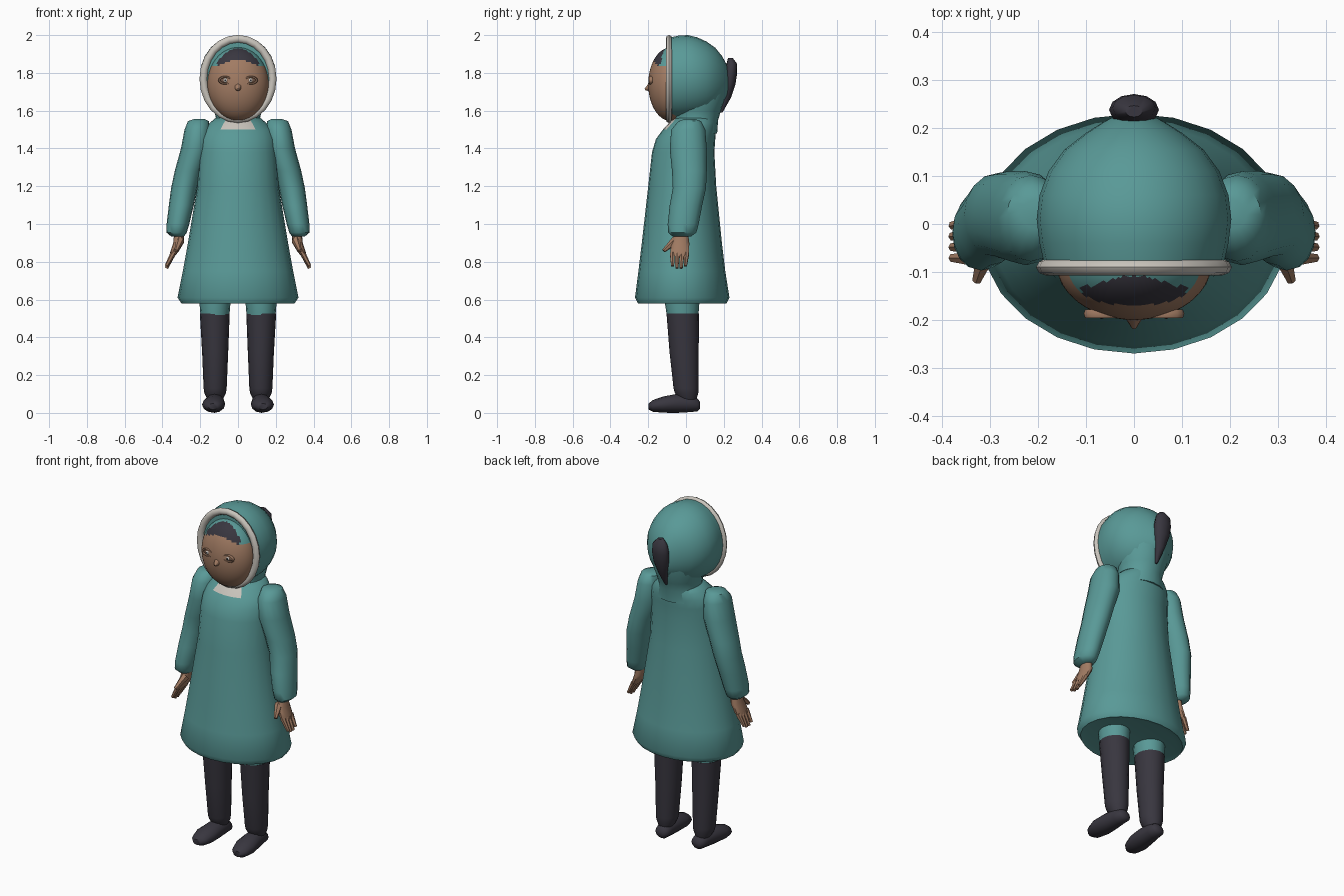
import bpy, bmesh, math
from mathutils import Vector


def material(name, r, g, b):
    m = bpy.data.materials.new(name)
    m.diffuse_color = (r, g, b, 1)
    return m


TEAL = material("teal cloth", 0.10, 0.32, 0.31)
DARK = material("charcoal", 0.04, 0.037, 0.05)
SKIN = material("skin", 0.36, 0.20, 0.125)
TRIM = material("pale trim", 0.58, 0.55, 0.50)
LID = material("eyelid brown", 0.16, 0.09, 0.06)


def finish(bm, name, mats, rule=None, angle=50):
    """Turn a bmesh into a smooth shaded object; rule picks a material per face."""
    bmesh.ops.recalc_face_normals(bm, faces=bm.faces)
    if rule:
        for f in bm.faces:
            f.material_index = rule(f.calc_center_median())
    me = bpy.data.meshes.new(name)
    bm.to_mesh(me)
    bm.free()
    ob = bpy.data.objects.new(name, me)
    bpy.context.collection.objects.link(ob)
    for m in mats:
        me.materials.append(m)
    bpy.ops.object.select_all(action='DESELECT')
    ob.select_set(True)
    bpy.context.view_layer.objects.active = ob
    bpy.ops.object.shade_smooth_by_angle(angle=math.radians(angle))
    return ob


def loft(name, rings, mats, n=16, axis='Z', rule=None):
    """Skin ellipses (x, y, z, r1, r2) lying across the given axis, capped."""
    bm = bmesh.new()
    loops = []
    for x, y, z, r1, r2 in rings:
        loop = []
        for i in range(n):
            a = 2 * math.pi * i / n
            c, s = r1 * math.cos(a), r2 * math.sin(a)
            loop.append(bm.verts.new((x + c, y + s, z) if axis == 'Z' else (x + c, y, z + s)))
        loops.append(loop)
    for p, q in zip(loops, loops[1:]):
        for i in range(n):
            j = (i + 1) % n
            bm.faces.new((p[i], p[j], q[j], q[i]))
    bm.faces.new(loops[0])
    bm.faces.new(loops[-1])
    return finish(bm, name, mats, rule)


def taper(name, p, q, r1, r2, mat, n=6):
    """Tapered stick from p to q."""
    p, q = Vector(p), Vector(q)
    d = q - p
    bm = bmesh.new()
    bmesh.ops.create_cone(bm, cap_ends=True, segments=n, radius1=r1, radius2=r2, depth=d.length)
    rot = d.to_track_quat('Z', 'Y')
    for v in bm.verts:
        v.co = rot @ v.co + (p + q) / 2
    return finish(bm, name, [mat])


def ball(name, c, r, mats, u=16, v=10, rule=None):
    bm = bmesh.new()
    bmesh.ops.create_uvsphere(bm, u_segments=u, v_segments=v, radius=1)
    for w in bm.verts:
        w.co = Vector(c) + Vector(w.co[i] * r[i] for i in range(3))
    return finish(bm, name, mats, rule)


def hoop(name, c, rx, rz, tube, depth, mat, n=24, m=8):
    """Elliptical ring facing the front."""
    bm = bmesh.new()
    g = []
    for i in range(n):
        a = 2 * math.pi * i / n
        row = []
        for j in range(m):
            b = 2 * math.pi * j / m
            k = tube * math.cos(b)
            row.append(bm.verts.new((c[0] + (rx + k) * math.cos(a), c[1] + depth * math.sin(b),
                                     c[2] + (rz + k) * math.sin(a))))
        g.append(row)
    for i in range(n):
        for j in range(m):
            i2, j2 = (i + 1) % n, (j + 1) % m
            bm.faces.new((g[i][j], g[i2][j], g[i2][j2], g[i][j2]))
    return finish(bm, name, [mat])


# Flared coat with pale collar patch at the throat
loft("coat", [
    (0, -0.02, 0.59, 0.26, 0.20), (0, -0.02, 0.58, 0.30, 0.235), (0, -0.02, 0.61, 0.32, 0.25),
    (0, -0.022, 0.75, 0.292, 0.23), (0, -0.022, 0.9, 0.265, 0.212), (0, -0.02, 1.2, 0.215, 0.18),
    (0, -0.015, 1.38, 0.205, 0.165), (0, -0.002, 1.45, 0.20, 0.157), (0, 0.018, 1.50, 0.185, 0.14),
    (0, 0.035, 1.535, 0.15, 0.125), (0, 0.045, 1.56, 0.12, 0.11)],
    [TEAL, TRIM], n=24, rule=lambda c: int(c.z > 1.505 and abs(c.x) < 0.075 and c.y < 0))

# Hood: neck and rounded back, closed behind the face
loft("hood_neck", [
    (0, 0.05, 1.48, 0.14, 0.115), (0, 0.05, 1.55, 0.115, 0.12), (0, 0.055, 1.60, 0.125, 0.13),
    (0, 0.05, 1.68, 0.15, 0.165), (0, 0.05, 1.76, 0.15, 0.165)], [TEAL], n=20)
loft("hood", [
    (0, -0.085, 1.77, 0.187, 0.217), (0, -0.04, 1.775, 0.197, 0.222), (0, 0.01, 1.778, 0.203, 0.222),
    (0, 0.06, 1.775, 0.197, 0.213), (0, 0.11, 1.772, 0.178, 0.193), (0, 0.155, 1.77, 0.145, 0.163),
    (0, 0.19, 1.765, 0.10, 0.125), (0, 0.215, 1.755, 0.06, 0.09), (0, 0.23, 1.75, 0.03, 0.05)],
    [TEAL], n=24, axis='Y')
hoop("hood_trim", (0, -0.09, 1.768), 0.184, 0.213, 0.02, 0.017, TRIM)


# Head with painted fringe and hood lining over the brow
def head_rule(c):
    if c.z < 1.842 + 0.025 * max(0, 1 - (c.x / 0.1) ** 2):
        return 0
    return 1 if c.z < 1.93 - 6 * c.x ** 2 and abs(c.x) < 0.11 else 2


ball("head", (0, -0.08, 1.74), (0.162, 0.12, 0.195), [SKIN, DARK, TEAL], 56, 48, head_rule)
taper("nose", (0, -0.185, 1.725), (0, -0.217, 1.712), 0.026, 0.005, SKIN, 8)

# Hair tail poking out at the back
loft("hair_tail", [
    (0, 0.235, 1.88, 0.018, 0.012), (0, 0.242, 1.85, 0.045, 0.027), (0, 0.238, 1.80, 0.052, 0.033),
    (0, 0.230, 1.74, 0.046, 0.032), (0, 0.213, 1.67, 0.028, 0.026), (0, 0.185, 1.59, 0.006, 0.008)],
    [DARK], n=12)

for s, side in ((1, "left"), (-1, "right")):
    # Eyes
    hoop(side + "_eyelid", (s * 0.067, -0.187, 1.761), 0.032, 0.018, 0.006, 0.010, SKIN, 14, 6)
    ball(side + "_eye_socket", (s * 0.067, -0.184, 1.761), (0.030, 0.009, 0.016), [LID])
    ball(side + "_eyeball", (s * 0.067, -0.187, 1.761), (0.012, 0.009, 0.012), [TRIM])
    ball(side + "_pupil", (s * 0.067, -0.194, 1.761), (0.005, 0.004, 0.005), [DARK], 8, 6)

    # Sleeve
    loft(side + "_sleeve", [(s * x, y, z, a, b) for x, y, z, a, b in (
        (0.205, 0.02, 1.555, 0.03, 0.03), (0.21, 0.02, 1.545, 0.055, 0.06),
        (0.215, 0.012, 1.50, 0.068, 0.09), (0.225, 0.012, 1.40, 0.077, 0.098),
        (0.262, 0.018, 1.28, 0.073, 0.092), (0.285, 0.018, 1.19, 0.069, 0.088),
        (0.30, 0.0, 1.10, 0.066, 0.086), (0.318, -0.015, 1.0, 0.06, 0.082),
        (0.325, -0.02, 0.955, 0.054, 0.075), (0.32, -0.022, 0.935, 0.035, 0.05))], [TEAL])

    # Hand: palm, four fingers, thumb
    loft(side + "_palm", [(s * x, y, z, a, b) for x, y, z, a, b in (
        (0.312, -0.025, 0.95, 0.026, 0.038), (0.315, -0.03, 0.90, 0.028, 0.05),
        (0.336, -0.033, 0.855, 0.022, 0.052), (0.348, -0.035, 0.83, 0.014, 0.046))], [SKIN], n=10)
    for i in range(4):
        y = -0.072 + i * 0.025
        tip = 0.76 + 0.012 * abs(i - 1.5)
        taper(side + "_finger", (s * 0.343, y, 0.845), (s * 0.379, y * 0.9 - 0.006, tip), 0.015, 0.009, SKIN)
    taper(side + "_thumb", (s * 0.306, -0.055, 0.915), (s * 0.328, -0.118, 0.858), 0.023, 0.010, SKIN)

    # Trousers, boot leg and shoe
    loft(side + "_trouser", [(s * 0.122, -0.018, 0.51, 0.076, 0.083), (s * 0.122, -0.02, 0.57, 0.081, 0.09),
                             (s * 0.122, -0.02, 0.70, 0.085, 0.095)], [TEAL])
    loft(side + "_boot_leg", [(s * x, y, z, a, b) for x, y, z, a, b in (
        (0.121, 0.01, 0.07, 0.04, 0.045), (0.121, 0.003, 0.105, 0.057, 0.062),
        (0.121, 0.0, 0.13, 0.061, 0.066), (0.121, -0.01, 0.32, 0.069, 0.077),
        (0.123, -0.017, 0.525, 0.079, 0.086))], [DARK])
    loft(side + "_shoe", [(s * x, y, z, a, b) for x, y, z, a, b in (
        (0.132, -0.198, 0.034, 0.025, 0.016), (0.131, -0.175, 0.037, 0.047, 0.031),
        (0.129, -0.12, 0.044, 0.061, 0.043), (0.124, -0.05, 0.05, 0.055, 0.05),
        (0.120, 0.02, 0.05, 0.046, 0.046), (0.118, 0.06, 0.042, 0.04, 0.034),
        (0.118, 0.075, 0.04, 0.022, 0.018))], [DARK], n=12, axis='Y')
